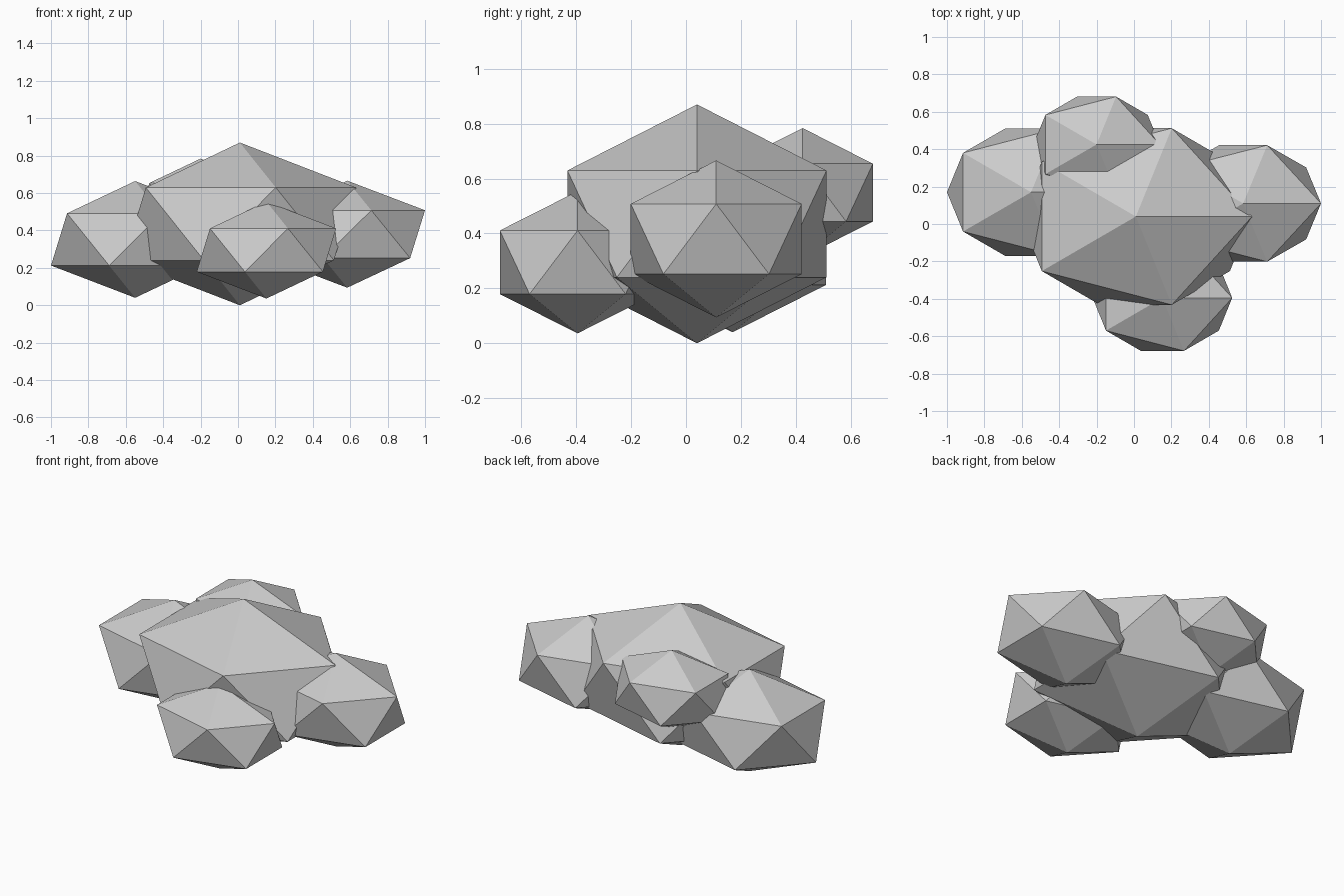
import bpy

if "Cube" in bpy.data.objects:
    bpy.data.objects.remove(bpy.data.objects["Cube"])


def lobe(name, center, radii):
    """Flat-faced icosahedron stretched to the given radii."""
    bpy.ops.mesh.primitive_ico_sphere_add(subdivisions=1, radius=1, location=center)
    ob = bpy.context.object
    ob.name = name
    ob.scale = radii
    bpy.ops.object.transform_apply(location=False, rotation=False, scale=True)
    bpy.ops.object.shade_flat()
    return ob


# Large central mass
lobe("main_lobe", (0.01, 0.04, 0.435), (0.695, 0.555, 0.435))

# Smaller masses clustered around it
lobe("left_lobe", (-0.55, 0.17, 0.352), (0.503, 0.40, 0.312))
lobe("right_lobe", (0.584, 0.11, 0.38), (0.465, 0.366, 0.286))
lobe("front_lobe", (0.152, -0.395, 0.295), (0.417, 0.333, 0.259))
lobe("back_lobe", (-0.20, 0.425, 0.549), (0.378, 0.301, 0.235))
